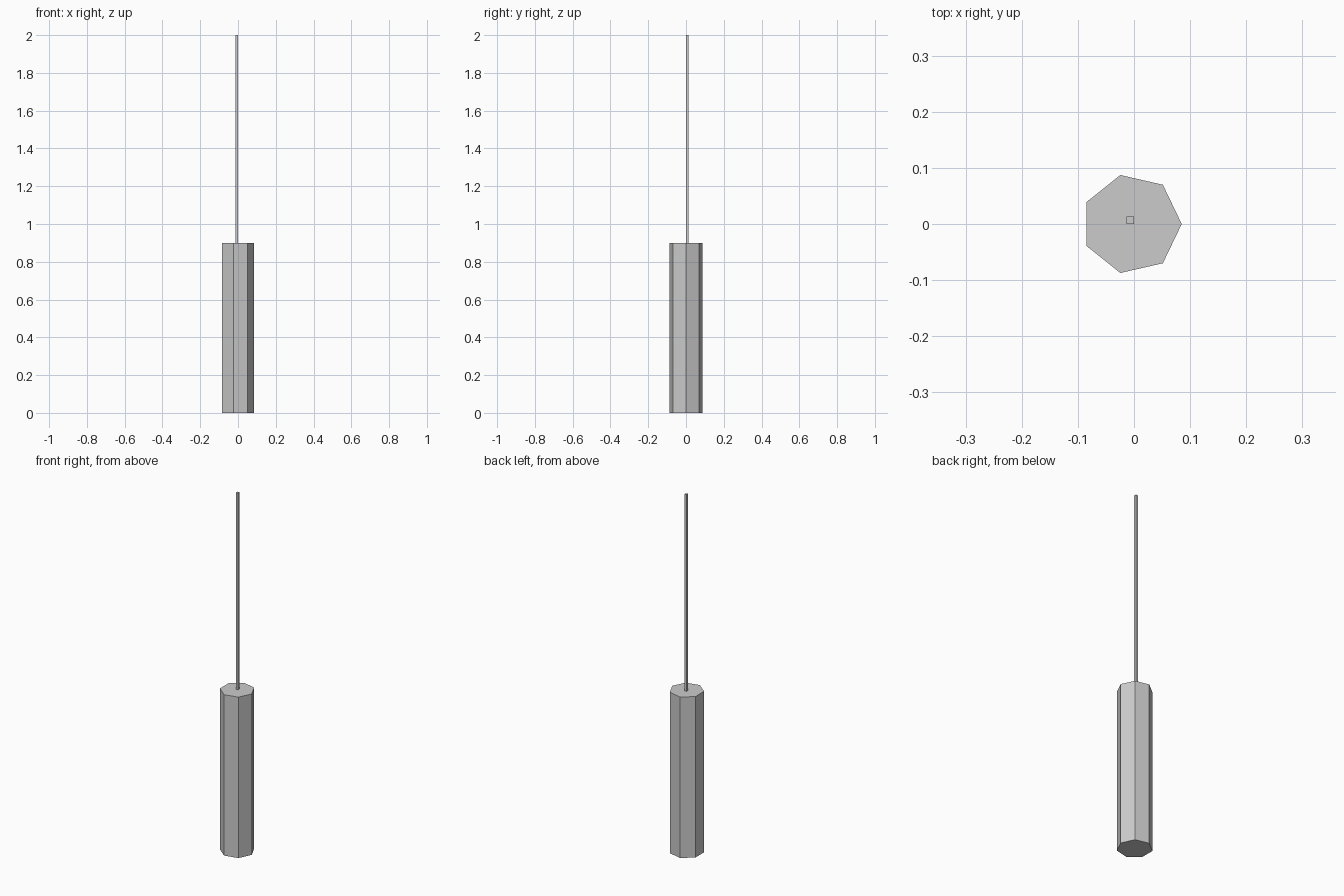
import bpy
import math

if "Cube" in bpy.data.objects:
    bpy.data.objects.remove(bpy.data.objects["Cube"])


def prism(name, sides, radius, z0, z1, x, y, turn=0.0):
    """Flat-sided vertical prism with its first corner at angle turn."""
    ring = [(x + radius * math.cos(turn + 2 * math.pi * i / sides),
             y + radius * math.sin(turn + 2 * math.pi * i / sides))
            for i in range(sides)]
    verts = [(px, py, z) for z in (z0, z1) for px, py in ring]
    faces = [tuple(reversed(range(sides))), tuple(range(sides, 2 * sides))]
    for i in range(sides):
        j = (i + 1) % sides
        faces.append((i, j, sides + j, sides + i))
    mesh = bpy.data.meshes.new(name)
    mesh.from_pydata(verts, [], faces)
    obj = bpy.data.objects.new(name, mesh)
    bpy.context.collection.objects.link(obj)
    return obj


# Seven-sided body
prism("body", 7, 0.0895, 0.0, 0.9, -0.0044, 0.0)

# Thin square rod, slightly off centre
prism("rod", 4, 0.0065 * math.sqrt(2), 0.9, 2.0, -0.0067, 0.0067, math.pi / 4)
